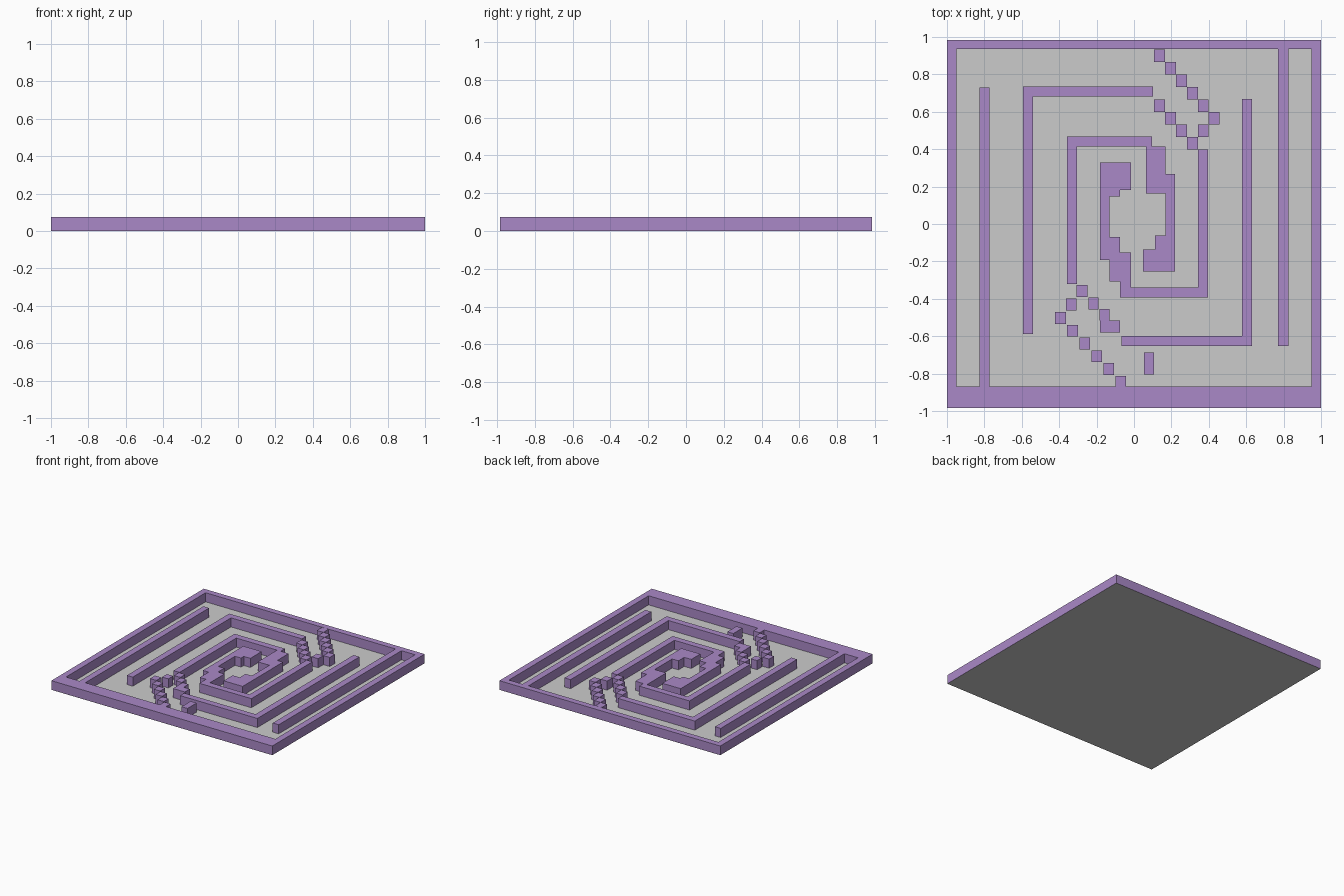
import bpy, bmesh

H = 0.075      # wall height
BASE = 0.0006  # walls sit just on the floor sheet

purple = bpy.data.materials.new("purple")
purple.diffuse_color = (0.40, 0.25, 0.57, 1)


def new_object(name, bm, mat=None):
    me = bpy.data.meshes.new(name)
    bm.to_mesh(me)
    bm.free()
    if mat:
        me.materials.append(mat)
    ob = bpy.data.objects.new(name, me)
    bpy.context.collection.objects.link(ob)
    return ob


def prisms(name, outlines):
    """Extrude each flat outline up to the wall height."""
    bm = bmesh.new()
    for pts in outlines:
        face = bm.faces.new([bm.verts.new((x, y, BASE)) for x, y in pts])
        ext = bmesh.ops.extrude_face_region(bm, geom=[face], use_keep_orig=True)
        for v in ext["geom"]:
            if isinstance(v, bmesh.types.BMVert):
                v.co.z = H
    bmesh.ops.recalc_face_normals(bm, faces=bm.faces)
    return new_object(name, bm, purple)


def rect(x0, x1, y0, y1):
    return [(x0, y0), (x1, y0), (x1, y1), (x0, y1)]


def cells(start, moves, sx, sy):
    """Chain of small blocks stepping diagonally; moves = (dx, dy, count)."""
    x, y = start
    out = [rect(x - sx / 2, x + sx / 2, y - sy / 2, y + sy / 2)]
    for dx, dy, n in moves:
        for _ in range(n):
            x, y = x + dx, y + dy
            out.append(rect(x - sx / 2, x + sx / 2, y - sy / 2, y + sy / 2))
    return out


# floor sheet
bm = bmesh.new()
f = bm.faces.new([bm.verts.new((x, y, 0)) for x, y in rect(-1, 1, -0.985, 0.985)])
new_object("floor", bm)

# outer frame, with the two long bars growing from it
prisms("frame_bottom_left", [[
    (-1, -0.985), (1, -0.985), (1, -0.87), (-0.773, -0.87), (-0.773, 0.73),
    (-0.825, 0.73), (-0.825, -0.87), (-0.948, -0.87), (-0.948, 0.935), (-1, 0.935)]])
prisms("frame_top_right", [[
    (-1, 0.985), (-1, 0.935), (0.771, 0.935), (0.771, -0.652), (0.825, -0.652),
    (0.825, 0.935), (0.948, 0.935), (0.948, -0.87), (1, -0.87), (1, 0.985)]])

# middle ring of L-shaped walls
prisms("middle_wall_left", [[
    (-0.594, -0.588), (-0.541, -0.588), (-0.541, 0.682), (0.102, 0.682),
    (0.102, 0.735), (-0.594, 0.735)]])
prisms("middle_wall_right", [[
    (-0.067, -0.652), (0.632, -0.652), (0.632, 0.668), (0.578, 0.668),
    (0.578, -0.599), (-0.067, -0.599)]])

# inner walls that wind into the central hooks
prisms("inner_spiral_left", [[
    (-0.359, -0.321), (-0.305, -0.321), (-0.305, 0.414), (0.064, 0.414),
    (0.064, 0.164), (0.169, 0.164), (0.169, -0.062), (0.112, -0.062),
    (0.112, -0.137), (0.048, -0.137), (0.048, -0.254), (0.22, -0.254),
    (0.22, 0.267), (0.169, 0.267), (0.169, 0.414), (0.096, 0.414),
    (0.096, 0.468), (-0.359, 0.468)]])
prisms("inner_spiral_right", [[
    (0.396, 0.398), (0.343, 0.398), (0.343, -0.34), (-0.016, -0.34),
    (-0.016, -0.152), (-0.075, -0.152), (-0.075, -0.07), (-0.13, -0.07),
    (-0.13, 0.147), (-0.075, 0.147), (-0.075, 0.182), (-0.016, 0.182),
    (-0.016, 0.329), (-0.182, 0.329), (-0.182, -0.193), (-0.131, -0.193),
    (-0.131, -0.307), (-0.075, -0.307), (-0.075, -0.393), (0.396, -0.393)]])

# stepped diagonal blocks
s, t = 0.0583, 0.0668
prisms("upper_steps", cells((0.137, 0.9), [(s, -t, 5), (-s, -t, 2), (-s, t, 3)], s, t))
prisms("lower_steps", cells((-0.278, -0.358), [(-0.0575, -0.0725, 2), (0.0645, -0.068, 5)], 0.057, 0.063))
prisms("lower_branch_steps", cells((-0.217, -0.425), [(0.06, -0.06, 1)], 0.053, 0.063))
prisms("branch_block", [rect(-0.182, -0.075, -0.58, -0.516)])
prisms("loose_block", [rect(0.053, 0.107, -0.805, -0.687)])
